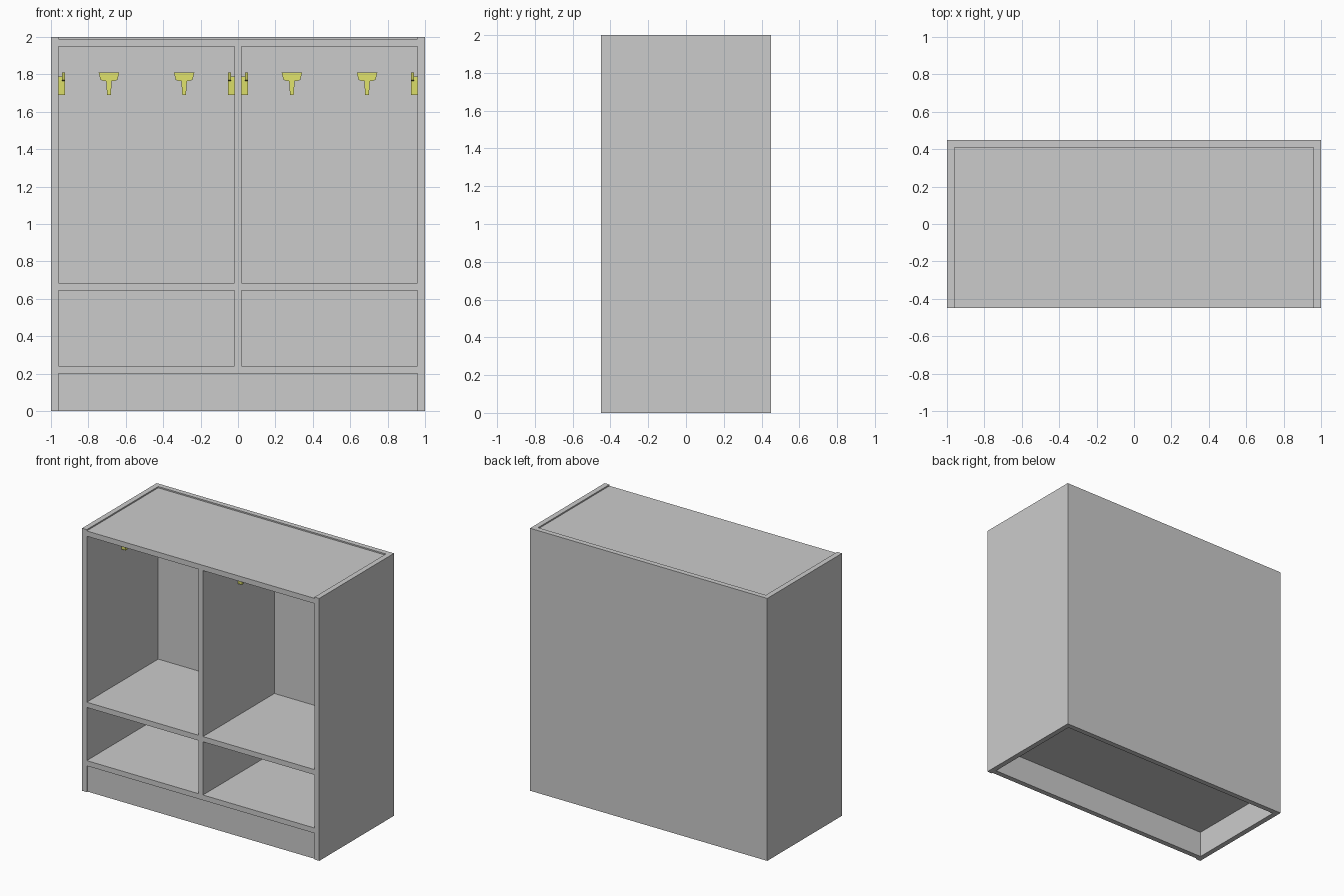
import bpy, bmesh
from math import pi
from mathutils import Matrix, Vector

if "Cube" in bpy.data.objects:
    bpy.data.objects.remove(bpy.data.objects["Cube"])


def add_box(bm, x0, x1, y0, y1, z0, z1):
    size = Vector((x1 - x0, y1 - y0, z1 - z0))
    mid = Vector((x0 + x1, y0 + y1, z0 + z1)) / 2
    bmesh.ops.create_cube(bm, size=1, matrix=Matrix.Translation(mid) @ Matrix.Diagonal(size).to_4x4())


def add_prism(bm, outline, y0, y1):
    """Extrude an x-z outline from y0 to y1."""
    face = bm.faces.new([bm.verts.new((x, y0, z)) for x, z in outline])
    out = bmesh.ops.extrude_face_region(bm, geom=[face])
    verts = [v for v in out["geom"] if isinstance(v, bmesh.types.BMVert)]
    bmesh.ops.translate(bm, verts=verts, vec=(0, y1 - y0, 0))


def to_object(name, bm):
    bmesh.ops.recalc_face_normals(bm, faces=bm.faces)
    mesh = bpy.data.meshes.new(name)
    bm.to_mesh(mesh)
    bm.free()
    obj = bpy.data.objects.new(name, mesh)
    bpy.context.collection.objects.link(obj)
    return obj


def box_object(name, *boxes):
    bm = bmesh.new()
    for b in boxes:
        add_box(bm, *b)
    return to_object(name, bm)


# Carcass: solid block with compartments, underside and top recess cut away
carcass = box_object("cabinet_carcass", (-1, 1, -0.45, 0.45, 0, 2))
front, back = -0.6, 0.41
cuts = [(-0.96, 0.96, front, back, -0.1, 0.20), (-0.96, 0.96, front, back, 1.99, 2.1)]
for x0, x1 in ((-0.96, -0.02), (0.02, 0.96)):
    for z0, z1 in ((0.24, 0.645), (0.685, 1.95)):
        cuts.append((x0, x1, front, back, z0, z1))
cutter = box_object("opening_cutter", *cuts)
cutter.hide_render = True
mod = carcass.modifiers.new("openings", "BOOLEAN")
mod.operation, mod.solver, mod.object = "DIFFERENCE", "EXACT", cutter
bpy.context.view_layer.objects.active = carcass
bpy.ops.object.modifier_apply(modifier=mod.name)
bpy.data.objects.remove(cutter)

# Plinth board under the bottom shelf, set back slightly
box_object("plinth", (-0.96, 0.96, -0.44, -0.40, 0, 0.20))

# Coat hook: tapered stem on the wall with an upturned wide lip
yellow = bpy.data.materials.new("hook_yellow")
yellow.diffuse_color = (0.75, 0.77, 0.15, 1)
yellow.use_nodes = True
yellow.node_tree.nodes["Principled BSDF"].inputs["Base Color"].default_value = yellow.diffuse_color
bm = bmesh.new()
stem = [(0.010, 0), (0.015, 0.076), (0.015, 0.098)]
lip = [(0.030, 0.075), (0.045, 0.080), (0.055, 0.12)]
for half, y0, y1 in ((stem, 0, -0.018), (stem[:2], -0.018, -0.034), (lip, -0.018, -0.034)):
    add_prism(bm, half + [(-x, z) for x, z in reversed(half)], y0, y1)
hook = to_object("coat_hook", bm)
hook.data.materials.append(yellow)

# Four hooks per compartment: two on the back, one on each side wall
spots = []
for s in (-1, 1):
    spots += [(s * 0.69, back, 0), (s * 0.288, back, 0),
              (s * 0.96, -0.02, -s * pi / 2), (s * 0.02, -0.02, s * pi / 2)]
for i, (x, y, turn) in enumerate(spots):
    obj = hook if i == 0 else hook.copy()
    if i:
        bpy.context.collection.objects.link(obj)
    obj.location = (x, y, 1.69)
    obj.rotation_euler = (0, 0, turn)
